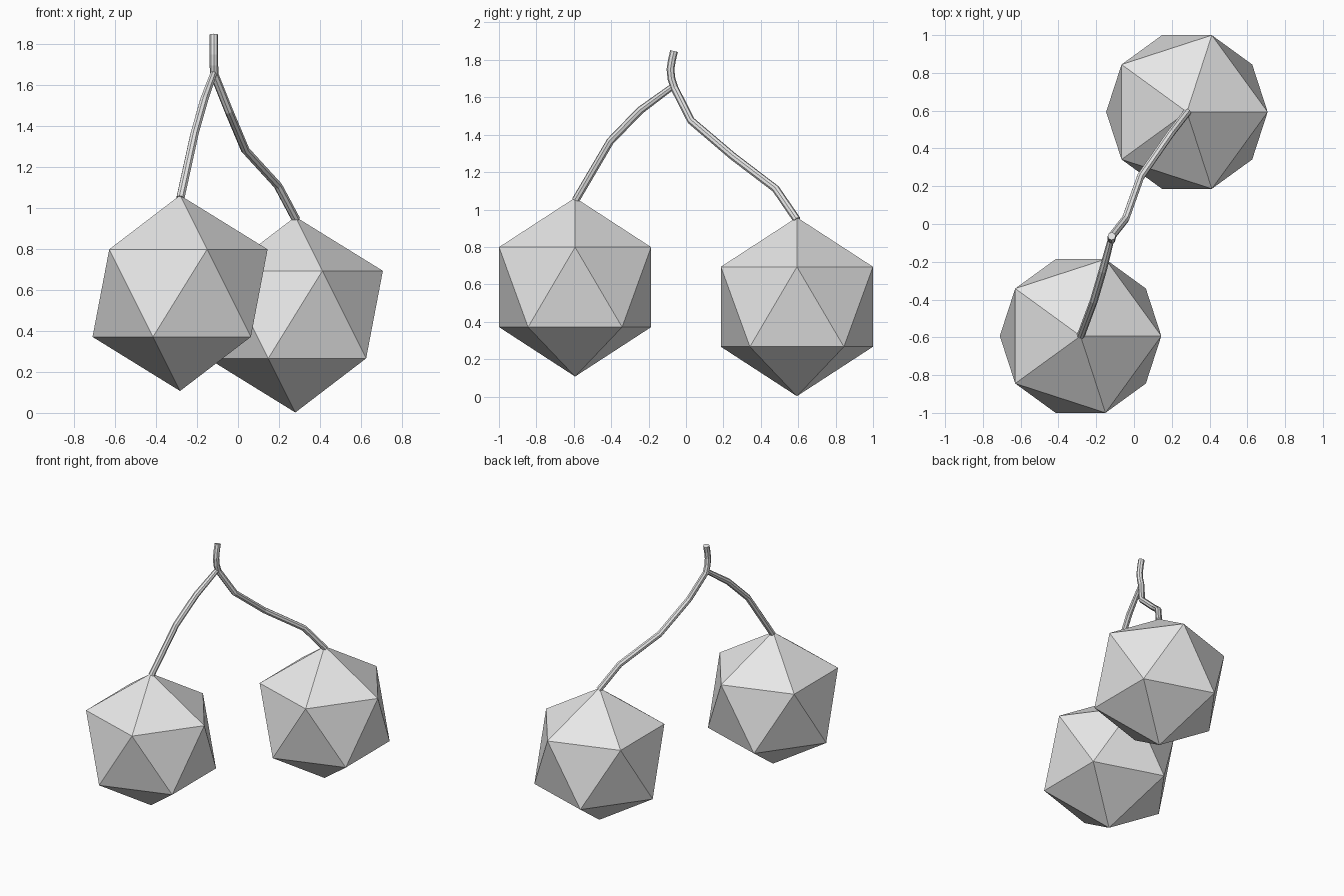
import bpy

cube = bpy.data.objects.get("Cube")
if cube:
    bpy.data.objects.remove(cube, do_unlink=True)

# Single neutral grey material
grey = bpy.data.materials.new("light grey")
grey.use_nodes = True
colour = (0.8, 0.8, 0.8, 1)
grey.diffuse_color = colour
grey.node_tree.nodes["Principled BSDF"].inputs["Base Color"].default_value = colour


def fruit(name, centre):
    """Faceted twenty-sided fruit."""
    bpy.ops.mesh.primitive_ico_sphere_add(subdivisions=1, radius=0.478, location=centre)
    obj = bpy.context.object
    obj.name = name
    obj.data.materials.append(grey)


def stem(name, points):
    """Thin eight-sided tube along a path of (x, y, z, radius scale)."""
    curve = bpy.data.curves.new(name, "CURVE")
    curve.dimensions = "3D"
    curve.bevel_depth = 0.021
    curve.bevel_resolution = 2
    curve.use_fill_caps = True
    spline = curve.splines.new("POLY")
    spline.points.add(len(points) - 1)
    for point, (x, y, z, scale) in zip(spline.points, points):
        point.co = (x, y, z, 1)
        point.radius = scale
    spline.use_smooth = False
    helper = bpy.data.objects.new(name + " path", curve)
    bpy.context.collection.objects.link(helper)
    depsgraph = bpy.context.evaluated_depsgraph_get()
    mesh = bpy.data.meshes.new_from_object(helper.evaluated_get(depsgraph))
    bpy.data.objects.remove(helper, do_unlink=True)
    mesh.materials.clear()
    mesh.materials.append(grey)
    bpy.context.collection.objects.link(bpy.data.objects.new(name, mesh))


# Pair of hanging fruits
fruit("front_fruit", (-0.283, -0.593, 0.585))
fruit("back_fruit", (0.28, 0.593, 0.48))

# Main stalk continuing into the back branch
stem("stalk_and_back_branch", [
    (-0.118, -0.064, 1.847, 1), (-0.118, -0.075, 1.80, 1),
    (-0.118, -0.083, 1.75, 1), (-0.118, -0.078, 1.70, 1),
    (-0.115, -0.062, 1.65, 1), (-0.045, 0.027, 1.475, 1),
    (0.035, 0.25, 1.285, 1), (0.195, 0.48, 1.11, 1),
    (0.283, 0.593, 0.945, 1)])

# Branch to the front fruit
stem("front_branch", [
    (-0.118, -0.068, 1.66, 0.8), (-0.165, -0.245, 1.53, 1),
    (-0.212, -0.405, 1.365, 1), (-0.281, -0.59, 1.05, 1)])
